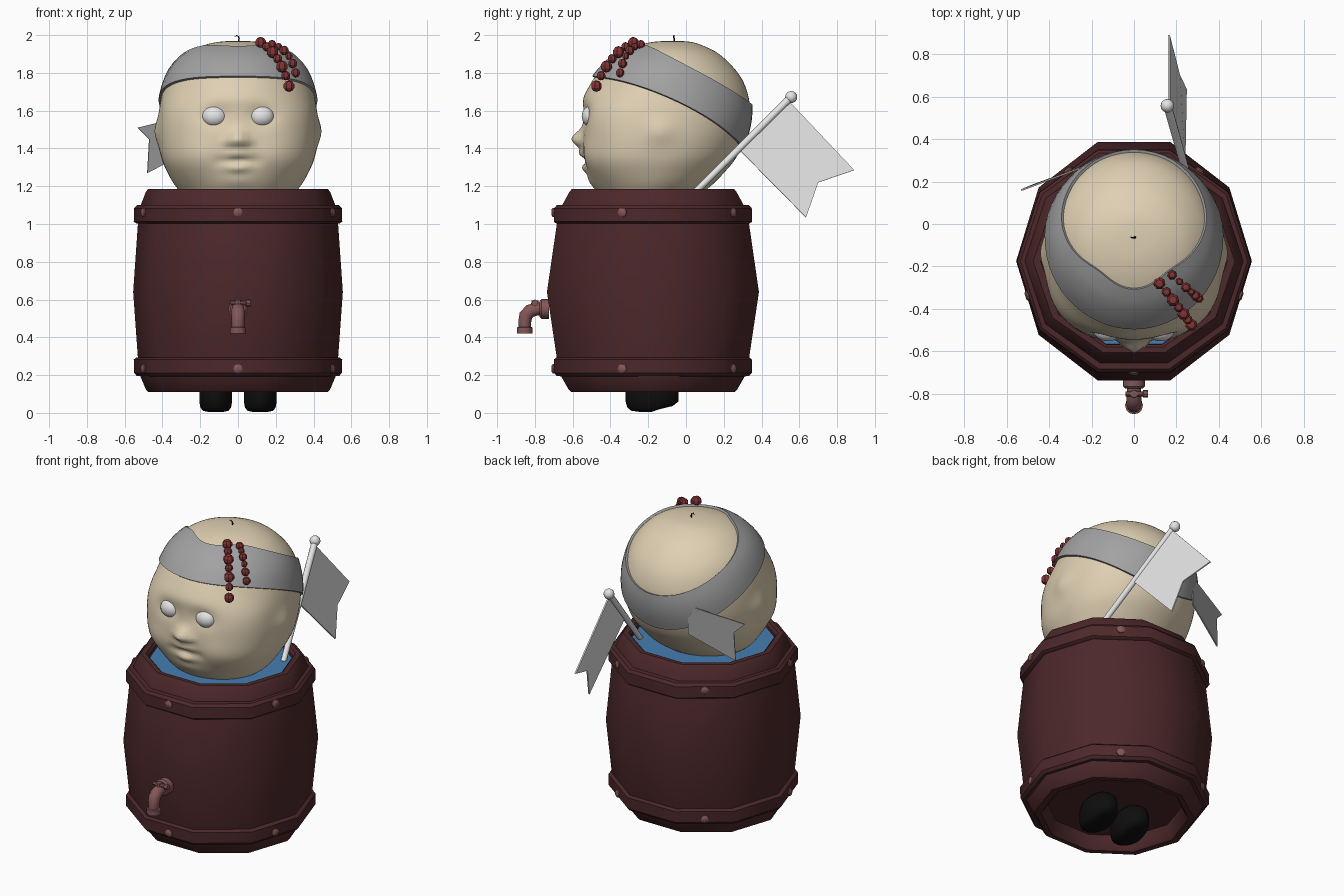
import bpy, bmesh, math
from mathutils import Vector, Matrix

if "Cube" in bpy.data.objects:
    bpy.data.objects.remove(bpy.data.objects["Cube"])


def material(name, r, g, b):
    m = bpy.data.materials.new(name)
    m.diffuse_color = (r, g, b, 1)
    m.use_nodes = True
    m.node_tree.nodes["Principled BSDF"].inputs["Base Color"].default_value = m.diffuse_color
    return m


SKIN = material("skin", .74, .63, .45)
CLOTH = material("grey_cloth", .36, .36, .36)
WHITE = material("white", .78, .78, .78)
WOOD = material("dark_red_wood", .073, .021, .023)
METAL = material("dull_copper", .23, .095, .095)
BEAD = material("red_bead", .23, .035, .036)
WATER = material("blue_water", .06, .21, .44)
BLACK = material("black", .004, .004, .004)


def finish(name, bm, mat, angle=None):
    """Turn a bmesh into an object; angle gives smooth shading with sharp edges."""
    bmesh.ops.recalc_face_normals(bm, faces=bm.faces[:])
    me = bpy.data.meshes.new(name)
    bm.to_mesh(me)
    bm.free()
    me.materials.append(mat)
    if angle:
        for p in me.polygons:
            p.use_smooth = True
        me.set_sharp_from_angle(angle=math.radians(angle))
    ob = bpy.data.objects.new(name, me)
    bpy.context.collection.objects.link(ob)
    return ob


def loft(name, rings, mat, angle=None, caps=True, loop=False):
    """Skin a list of equal closed rings."""
    bm = bmesh.new()
    vs = [[bm.verts.new(p) for p in ring] for ring in rings]
    n = len(vs[0])
    pairs = list(zip(vs, vs[1:])) + ([(vs[-1], vs[0])] if loop else [])
    for a, b in pairs:
        for i in range(n):
            j = (i + 1) % n
            bm.faces.new((a[i], a[j], b[j], b[i]))
    if caps and not loop:
        bm.faces.new(vs[0][::-1])
        bm.faces.new(vs[-1])
    return finish(name, bm, mat, angle)


def tube(name, pts, radii, mat, n=10, angle=40):
    pts = [Vector(p) for p in pts]
    rings = []
    for k, p in enumerate(pts):
        t = (pts[min(k + 1, len(pts) - 1)] - pts[max(k - 1, 0)]).normalized()
        ref = Vector((0, 1, 0)) if abs(t.x) > .8 else Vector((1, 0, 0))
        u = t.cross(ref).normalized()
        v = t.cross(u)
        rings.append([p + radii[k] * (u * math.cos(a) + v * math.sin(a))
                      for a in (2 * math.pi * i / n for i in range(n))])
    return loft(name, rings, mat, angle)


def ellipsoid(name, c, r, mat, seg=24, rows=16, angle=60):
    bm = bmesh.new()
    bmesh.ops.create_uvsphere(bm, u_segments=seg, v_segments=rows, radius=1,
                              matrix=Matrix.Translation(c) @ Matrix.Diagonal((*r, 1)))
    return finish(name, bm, mat, angle)


def panel(name, pts, mat):
    bm = bmesh.new()
    bm.faces.new([bm.verts.new(p) for p in pts])
    ob = finish(name, bm, mat)
    mod = ob.modifiers.new("thickness", 'SOLIDIFY')
    mod.thickness, mod.offset = .008, 0


# Barrel: ten-sided rings about CY
CY = -.175


def ten(z, rx, ry):
    return [Vector((rx * math.cos(math.radians(36 * k)),
                    CY + ry * math.sin(math.radians(36 * k)), z)) for k in range(10)]


loft("barrel", [ten(*s) for s in (
    (.20, .40, .40), (.125, .42, .415), (.11, .435, .425), (.11, .475, .455), (.125, .488, .47),
    (.20, .52, .515), (.29, .53, .535), (.64, .555, .59), (1.00, .53, .535), (1.10, .515, .505),
    (1.17, .488, .465), (1.185, .475, .452), (1.185, .44, .425), (1.17, .425, .412),
    (1.12, .42, .41))], WOOD, 37)
loft("water", [ten(1.14, .424, .413), ten(1.15, .424, .413)], WATER)

# Hoops with five rivets each
for label, z0, flip in (("lower", .24, -1), ("upper", 1.055, 1)):
    loft(label + "_hoop", [ten(z0 + flip * dz, r, r) for dz, r in (
        (-.055, .51), (-.053, .538), (-.042, .552), (.028, .55), (.045, .535), (.047, .50))],
        WOOD, 37, loop=True)
    for k in range(5):
        a = math.radians(-90 + 72 * k)
        d = Vector((math.cos(a), math.sin(a), 0))
        p = Vector((0, CY, z0 + flip * .006)) + d * .518
        tube(label + "_rivet", [p, p + d * .012, p + d * .02], [.025, .025, .014], METAL, 8)

# Tap on the front
tube("tap_flange", [(0, -.725, .55), (0, -.765, .55), (0, -.775, .55)], [.052, .052, .042], METAL, 12)
tube("tap_pipe", [(0, -.74, .55), (0, -.79, .55), (0, -.825, .54), (0, -.848, .515),
                  (0, -.854, .48), (0, -.854, .455), (0, -.854, .452), (0, -.854, .42)],
     [.032, .034, .036, .036, .034, .033, .042, .042], METAL, 12)
tube("tap_stem", [(0, -.80, .55), (0, -.80, .595)], [.022, .018], METAL, 8)
tube("tap_handle", [(-.04, -.80, .582), (.04, -.80, .582), (.044, -.80, .582), (.066, -.80, .582)],
     [.012, .012, .018, .018], METAL, 8)

# Feet under the barrel
for s in (-1, 1):
    loft("foot", [[Vector((s * .118 + .087 * k * math.cos(a), -.18 + .14 * k * math.sin(a),
                           z + .025 * max(0, math.sin(a)) * (z < .06)))
                   for a in (2 * math.pi * i / 24 for i in range(24))]
                  for z, k in ((.006, .5), (.011, .78), (.028, .93), (.06, 1), (.12, 1),
                               (.16, .9), (.19, .6))], BLACK, 50)

# Head profile: height, half width, front y, back y
KEYS = [(1.08, .15, -.34, -.06), (1.15, .28, -.45, .06), (1.20, .33, -.49, .13),
        (1.27, .372, -.52, .20), (1.35, .405, -.54, .265), (1.45, .42, -.545, .31),
        (1.55, .42, -.545, .335), (1.65, .41, -.535, .335), (1.75, .385, -.50, .305),
        (1.83, .345, -.44, .25), (1.90, .275, -.36, .175), (1.94, .20, -.275, .10),
        (1.963, .11, -.18, .03), (1.97, .02, -.09, -.05)]


def spline(u):
    i = min(int(u), len(KEYS) - 2)
    f = u - i
    a, b, c, d = (KEYS[max(0, min(len(KEYS) - 1, i + o))] for o in (-1, 0, 1, 2))
    return tuple(.5 * (2 * q + (r - p) * f + (2 * p - 5 * q + 4 * r - s) * f * f
                       + (3 * q - p - 3 * r + s) * f ** 3) for p, q, r, s in zip(a, b, c, d))


ROWS = 78
TABLE = [spline(k * (len(KEYS) - 1) / ROWS) for k in range(ROWS + 1)]


def head_point(row, t):
    z, hx, yf, yb = row
    # full cheeks: widen the front corners at middle heights
    k = 1
    if math.cos(t) > 0:
        k += .10 * math.sin(2 * t) ** 2 * math.exp(-((z - 1.45) / .22) ** 4)
    return Vector((k * hx * math.sin(t), (yf + yb) / 2 - k * (yb - yf) / 2 * math.cos(t), z))


def head_at(z, t):
    for a, b in zip(TABLE, TABLE[1:]):
        if a[0] <= z <= b[0]:
            return head_point(a, t).lerp(head_point(b, t), (z - a[0]) / (b[0] - a[0]))
    return head_point(TABLE[-1], t)


# Facial relief: x, z, width, height, depth
RELIEF = [(0, 1.45, .045, .045, .062), (0, 1.372, .06, .02, .022), (0, 1.335, .06, .014, -.014),
          (0, 1.295, .055, .022, .022), (0, 1.23, .08, .04, .01), (0, 1.67, .25, .05, .012)]
for s in (-1, 1):
    RELIEF += [(s * .2, 1.37, .1, .09, .01), (s * .125, 1.57, .07, .055, -.022),
               (s * .05, 1.435, .025, .02, .02), (s * .095, 1.335, .02, .03, -.012)]


def sculpt(p):
    if p.y < -.2:
        p.y -= sum(d * math.exp(-((p.x - x) / w) ** 2 - ((p.z - z) / h) ** 2)
                   for x, z, w, h, d in RELIEF)
    # small ears swelling out of the sides
    p.x += math.copysign(.02, p.x) * math.exp(-((abs(p.x) - .42) / .08) ** 2
                                              - ((p.y + .14) / .07) ** 2 - ((p.z - 1.49) / .07) ** 2)
    return p


SEG = 96
loft("head", [[sculpt(head_point(r, 2 * math.pi * i / SEG)) for i in range(SEG)] for r in TABLE],
     SKIN, 80)
for s in (-1, 1):
    ellipsoid("eye", (s * .125, -.502, 1.57), (.065, .05, .056), WHITE)

# Tilted headband following the head
MID = Vector((0, -.1, 1.5))


def band_point(t, f, lift):
    low = 1.63 + .185 * math.cos(t) - .04 * math.cos(2 * t)
    top = 1.83 + .15 * math.cos(t) - .05 * math.cos(2 * t)
    p = head_at(low + (top - low) * f, t)
    return p + (p - MID).normalized() * lift


STRIP = [(k / 6, .014) for k in range(7)] + [(1, -.01), (0, -.01)]
loft("headband", [[band_point(2 * math.pi * i / 56, f, l) for i in range(56)] for f, l in STRIP],
     CLOTH, 40, loop=True)
panel("headband_tail", [(-.21, .28, 1.59), (-.53, .16, 1.51), (-.47, .185, 1.45),
                        (-.48, .18, 1.27), (-.21, .28, 1.41)], CLOTH)

# Two bead strands over the headband
for label, a, b, n, r in (("long", (.12, -.28, 1.96), (.27, -.475, 1.73), 7, .029),
                          ("short", (.18, -.24, 1.95), (.305, -.35, 1.80), 6, .023)):
    for k in range(n):
        f = k / (n - 1)
        p = Vector(a).lerp(Vector(b), f) + Vector((.06, -.06, .12)) * f * (1 - f)
        rr = r * (1.05 if k in (0, n - 1) else (.85 if k % 2 else 1.1))
        ellipsoid(label + "_strand_bead", p, (rr, rr, rr), BEAD, 7, 5, 30)

# Hair curl
tube("hair_curl", [(0, -.06, 1.96), (.006, -.062, 1.98), (.003, -.066, 1.993), (-.008, -.064, 1.998),
                   (-.016, -.062, 1.99)], [.004, .004, .004, .003, .002], BLACK, 6)

# Flag leaning out of the barrel
tube("flag_pole", [(.308, .02, 1.14), (.16, .55, 1.665)], [.017, .02], WHITE, 10)
ellipsoid("pole_knob", (.157, .557, 1.672), (.032, .032, .032), WHITE, 12, 8)
panel("flag", [(.165, .55, 1.645), (.238, .28, 1.395), (.245, .635, 1.035), (.213, .70, 1.22),
               (.165, .89, 1.285)], WHITE)
